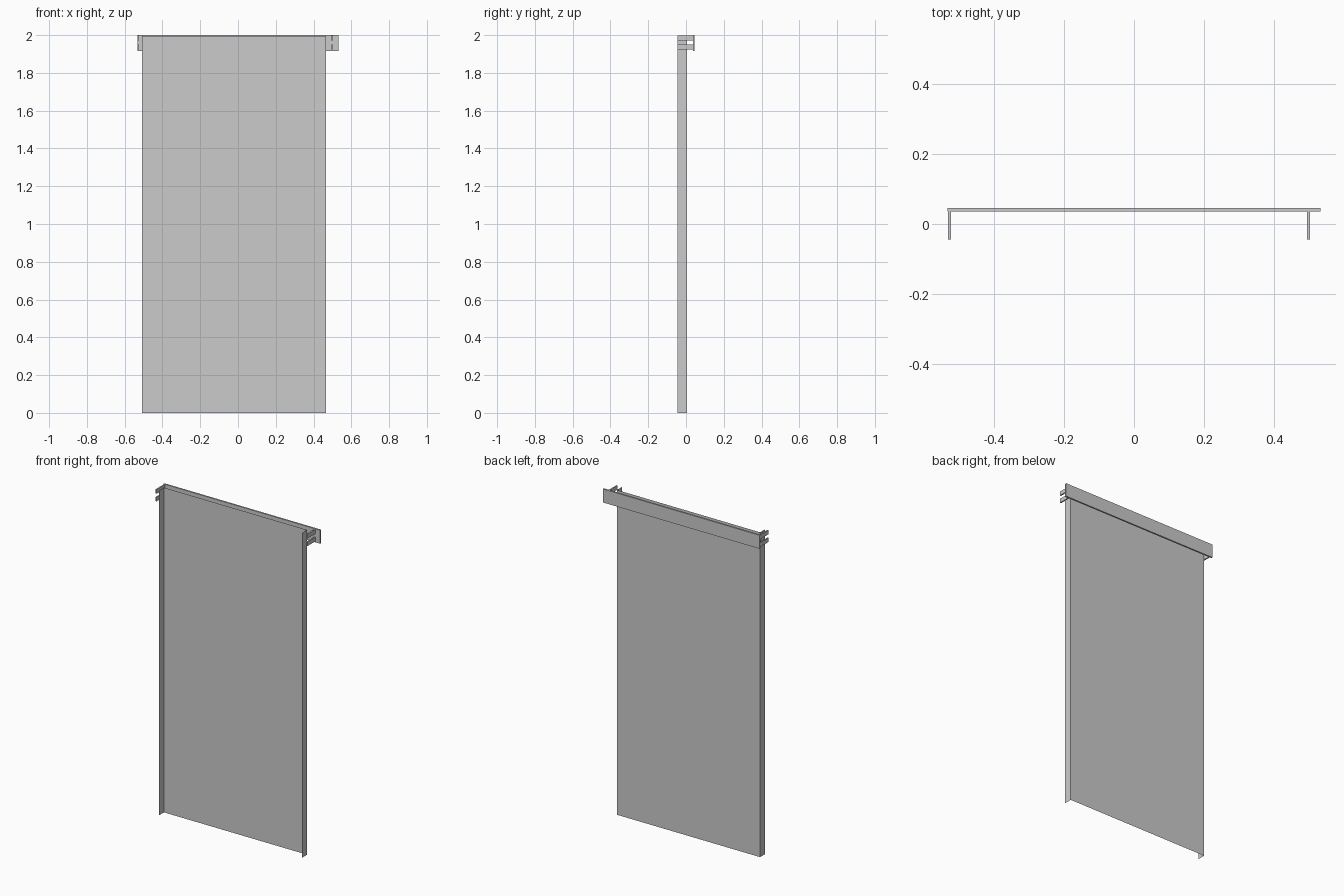
import bpy, bmesh

if "Cube" in bpy.data.objects:
    bpy.data.objects.remove(bpy.data.objects["Cube"])


def box(name, x, y, z):
    """Solid box from (min, max) ranges."""
    bm = bmesh.new()
    bmesh.ops.create_cube(bm, size=1)
    for v in bm.verts:
        for i, (lo, hi) in enumerate((x, y, z)):
            v.co[i] = lo if v.co[i] < 0 else hi
    return finish(name, bm)


def finish(name, bm):
    mesh = bpy.data.meshes.new(name)
    bm.to_mesh(mesh)
    bm.free()
    obj = bpy.data.objects.new(name, mesh)
    bpy.context.collection.objects.link(obj)
    return obj


# Thin sheet panel: U-shaped profile with side flanges folded forward
profile = [(-0.507, -0.044), (-0.507, 0.005), (0.466, 0.005), (0.466, -0.044)]
bm = bmesh.new()
verts = [bm.verts.new((x, y, 0)) for x, y in profile]
edges = [bm.edges.new(pair) for pair in zip(verts, verts[1:])]
top = bmesh.ops.extrude_edge_only(bm, edges=edges)["geom"]
bmesh.ops.translate(bm, vec=(0, 0, 1.996),
                    verts=[g for g in top if isinstance(g, bmesh.types.BMVert)])
finish("panel", bm)

# Top rail behind the panel
box("top_rail", (-0.533, 0.533), (0.036, 0.046), (1.917, 2.0))

# Pairs of hanger prongs reaching forward from the rail
for side, x in (("left", -0.531), ("right", 0.495)):
    for level, z in (("lower", 1.925), ("upper", 1.972)):
        box(f"{side}_{level}_prong", (x, x + 0.008), (-0.044, 0.036), (z, z + 0.025))
